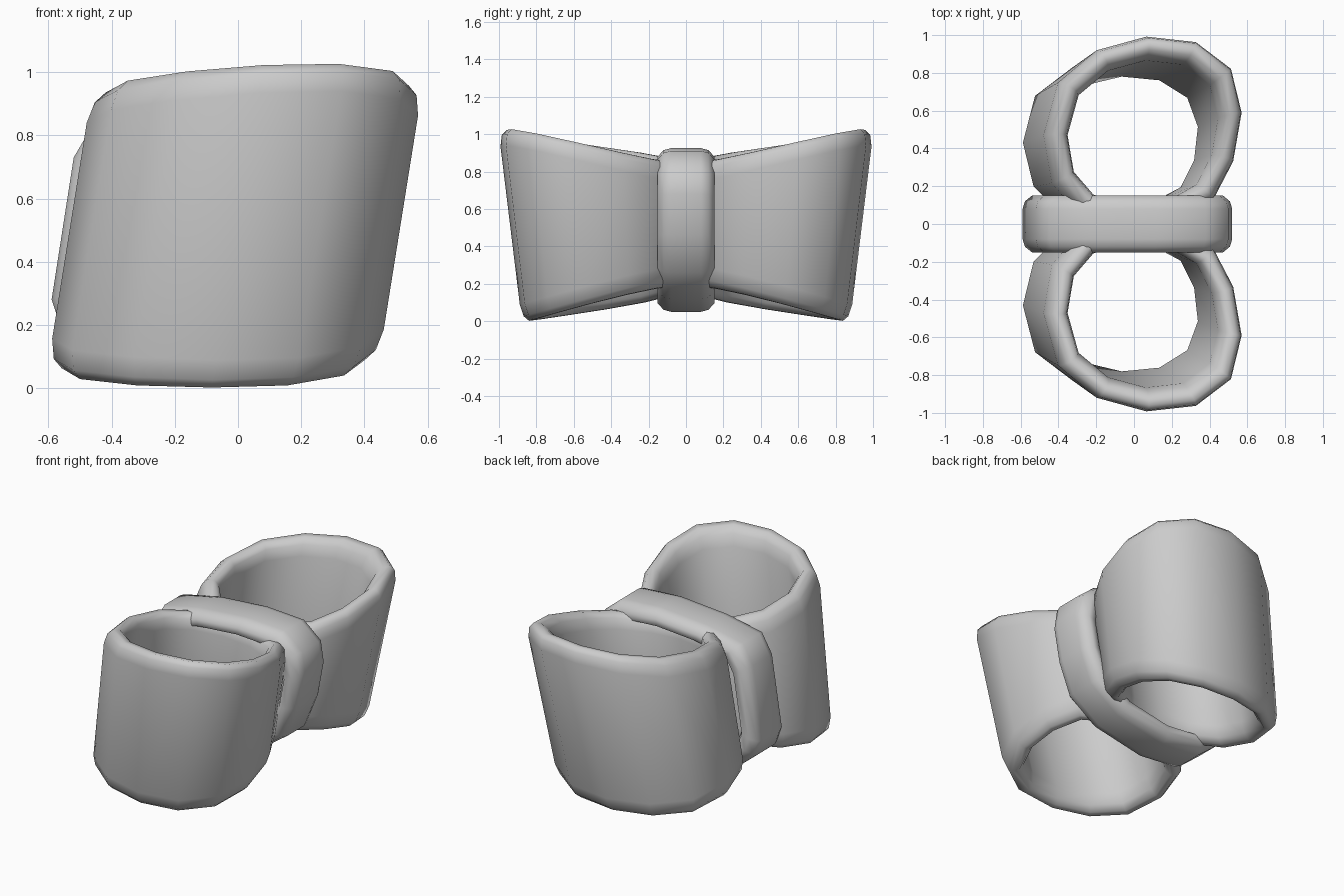
import bpy, bmesh, math

if "Cube" in bpy.data.objects:
    bpy.data.objects.remove(bpy.data.objects["Cube"])

def closed_sweep(name, rings):
    """Skin a closed loop of closed cross-sections."""
    bm = bmesh.new()
    vs = [[bm.verts.new(p) for p in ring] for ring in rings]
    n, m = len(vs), len(vs[0])
    for i in range(n):
        for j in range(m):
            a, b = vs[i], vs[(i + 1) % n]
            k = (j + 1) % m
            bm.faces.new((a[j], b[j], b[k], a[k]))
    bmesh.ops.recalc_face_normals(bm, faces=bm.faces)
    me = bpy.data.meshes.new(name)
    bm.to_mesh(me)
    bm.free()
    ob = bpy.data.objects.new(name, me)
    bpy.context.collection.objects.link(ob)
    bpy.context.view_layer.objects.active = ob
    ob.select_set(True)
    bpy.ops.object.shade_smooth_by_angle(angle=math.radians(65))
    ob.select_set(False)
    return ob

# Bow loops: faceted ring with rounded rims, taller at the far end, leaning to +x
outline = [(0, 1.0), (.26, .97), (.45, .83), (.515, .6), (.48, .34), (.38, .13),
           (.16, .0), (-.1, -.02), (-.34, .06), (-.48, .22), (-.53, .48),
           (-.46, .76), (-.26, .93)]
rim = [(0, .10), (.12, .035), (.35, .004), (.65, .004), (.88, .035), (1, .10)]
rings = []
for ox, oy in outline:
    ring = []
    for top in (False, True):
        for u, d in (rim[::-1] if not top else rim):
            s = 1 - .24 * u
            x, y = ox * s, (.48 + (oy - .48) * s) / 1.065
            if top:
                z = 1.035 - .2 * (.94 - y) + .1 * x * (y - .5) - d
            else:
                z = .2 * (.88 - y) + .1 * x * (1 - y) + d
                z = max(z, .002)
            ring.append((x + .16 * (z - .52), y * (1 + .13 * (z - .5)), z))
    rings.append(ring)
loops = closed_sweep("bow_loops", rings)
mirror = loops.modifiers.new("Mirror", 'MIRROR')
mirror.use_axis = (False, True, False)
mirror.use_mirror_merge = False

# Centre band wrapped around the pinch
path = [(-.52, .73), (-.45, .85), (-.2, .90), (.12, .925), (.38, .91), (.5, .81),
        (.52, .68), (.48, .46), (.40, .26), (.2, .12), (-.15, .05), (-.42, .075),
        (-.56, .19), (-.59, .28)]
half = [(0, .08), (.1, .12), (.42, .152), (.8, .152), (1, .11)]
section = half + [(u, -y) for u, y in half[::-1]]
closed_sweep("centre_band", [
    [(-.03 + (px + .03) * (1 - .22 * u), y, .49 + (pz - .49) * (1 - .25 * u))
     for u, y in section] for px, pz in path])
